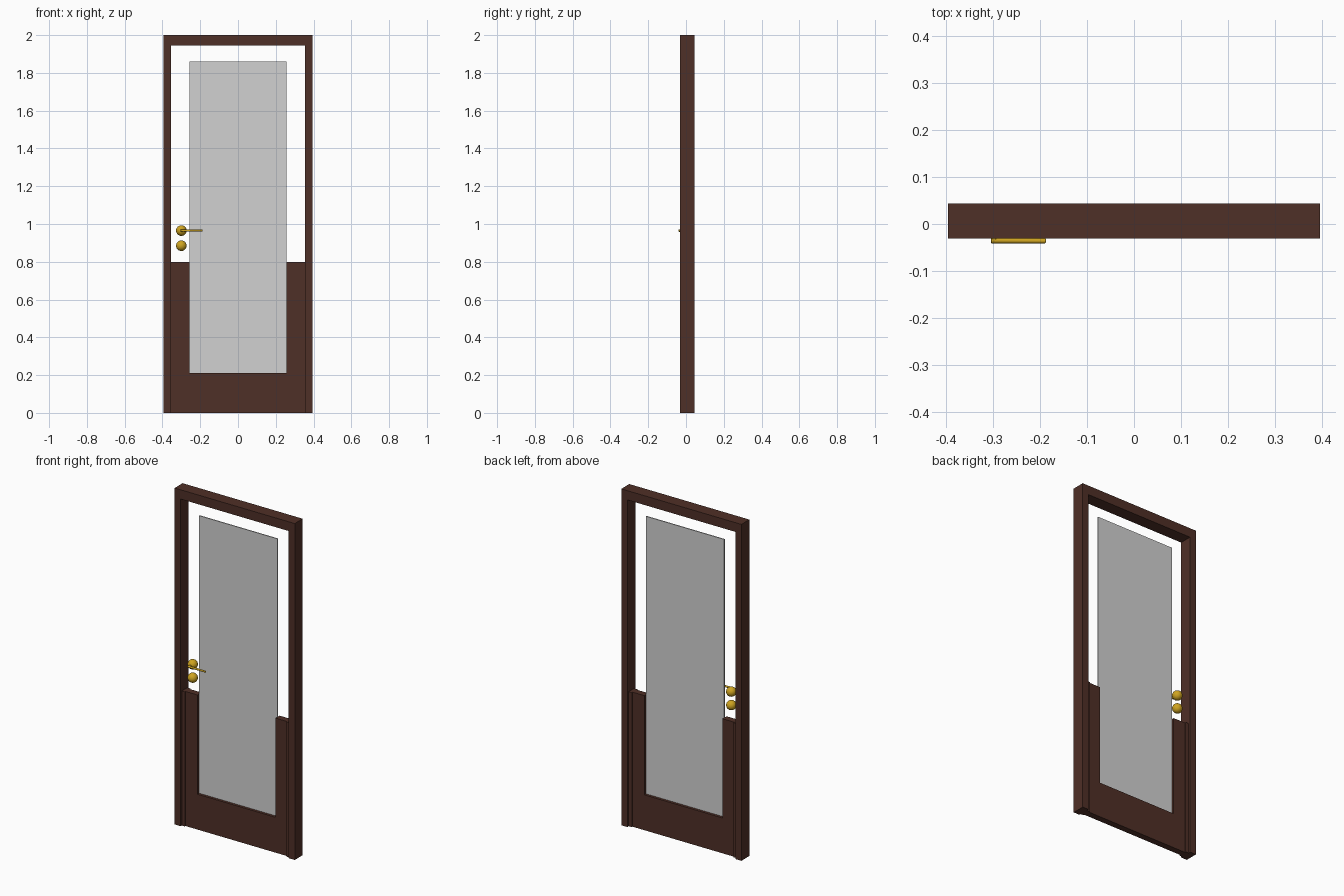
import bpy, bmesh, math
from mathutils import Vector

old = bpy.data.objects.get("Cube")
if old:
    bpy.data.objects.remove(old, do_unlink=True)


def material(name, rgb, metallic=0.0):
    m = bpy.data.materials.new(name)
    m.use_nodes = True
    m.diffuse_color = (*rgb, 1)
    m.node_tree.nodes["Principled BSDF"].inputs["Base Color"].default_value = (*rgb, 1)
    return m


WOOD = material("dark_brown_wood", (0.078, 0.029, 0.020))
GLASS = material("pale_grey_glass", (0.64, 0.64, 0.64))
BRASS = material("brass", (0.62, 0.37, 0.015))


def finish(name, bm, mat):
    bmesh.ops.recalc_face_normals(bm, faces=bm.faces)
    mesh = bpy.data.meshes.new(name)
    bm.to_mesh(mesh)
    bm.free()
    mesh.materials.append(mat)
    obj = bpy.data.objects.new(name, mesh)
    bpy.context.collection.objects.link(obj)
    return obj


def slab(name, outline, y0, y1, mat):
    """Extrude an (x, z) outline from y0 to y1."""
    bm = bmesh.new()
    face = bm.faces.new([bm.verts.new((x, y0, z)) for x, z in outline])
    new = bmesh.ops.extrude_face_region(bm, geom=[face])["geom"]
    moved = [v for v in new if isinstance(v, bmesh.types.BMVert)]
    bmesh.ops.translate(bm, verts=moved, vec=(0, y1 - y0, 0))
    return finish(name, bm, mat)


def rect(x0, x1, z0, z1):
    return [(x0, z0), (x1, z0), (x1, z1), (x0, z1)]


def mirrored(half):
    return half + [(-x, z) for x, z in reversed(half)]


def smooth(obj):
    bpy.ops.object.select_all(action="DESELECT")
    obj.select_set(True)
    bpy.context.view_layer.objects.active = obj
    bpy.ops.object.shade_smooth_by_angle(angle=math.radians(40))


# Outer frame: two jambs and the head in one arch
slab("door_frame", mirrored([(-0.355, 1.945), (-0.355, 0), (-0.395, 0), (-0.395, 2)]),
     -0.031, 0.044, WOOD)

# Lower door leaf: bottom rail with two short stiles
slab("door_leaf", mirrored([(-0.257, 0.21), (-0.257, 0.8), (-0.355, 0.8), (-0.355, 0)]),
     -0.014, 0.024, WOOD)

# Stop strips against the jambs
for side, s in (("left", 1), ("right", -1)):
    x0, x1 = sorted((s * 0.335, s * 0.356))
    slab(side + "_stop_strip", rect(x0, x1, 0, 0.8), -0.021, 0.031, WOOD)

# Tall glass pane
slab("glass_pane", rect(-0.257, 0.257, 0.21, 1.86), 0.002, 0.008, GLASS)

# Rounded knobs
for name, z in (("handle_rose", 0.965), ("lock_rose", 0.885)):
    bm = bmesh.new()
    bmesh.ops.create_uvsphere(bm, u_segments=32, v_segments=16, radius=0.028)
    bmesh.ops.translate(bm, verts=bm.verts, vec=(-0.3, 0.003, z))
    smooth(finish(name, bm, BRASS))


def rod(name, start, end, r0, r1):
    a, b = Vector(start), Vector(end)
    bm = bmesh.new()
    bmesh.ops.create_cone(bm, cap_ends=True, segments=20, radius1=r0, radius2=r1,
                          depth=(b - a).length)
    turn = (b - a).to_track_quat("Z", "Y").to_matrix()
    bmesh.ops.rotate(bm, verts=bm.verts, matrix=turn, cent=(0, 0, 0))
    bmesh.ops.translate(bm, verts=bm.verts, vec=(a + b) / 2)
    obj = finish(name, bm, BRASS)
    bevel = obj.modifiers.new("rounded_ends", "BEVEL")
    bevel.width = 0.002
    bevel.segments = 2
    bevel.limit_method = "ANGLE"
    smooth(obj)


# Lever handle on the front side
rod("handle_stem", (-0.297, -0.02, 0.965), (-0.297, -0.038, 0.965), 0.007, 0.006)
rod("handle_lever", (-0.304, -0.035, 0.965), (-0.187, -0.036, 0.965), 0.006, 0.005)
